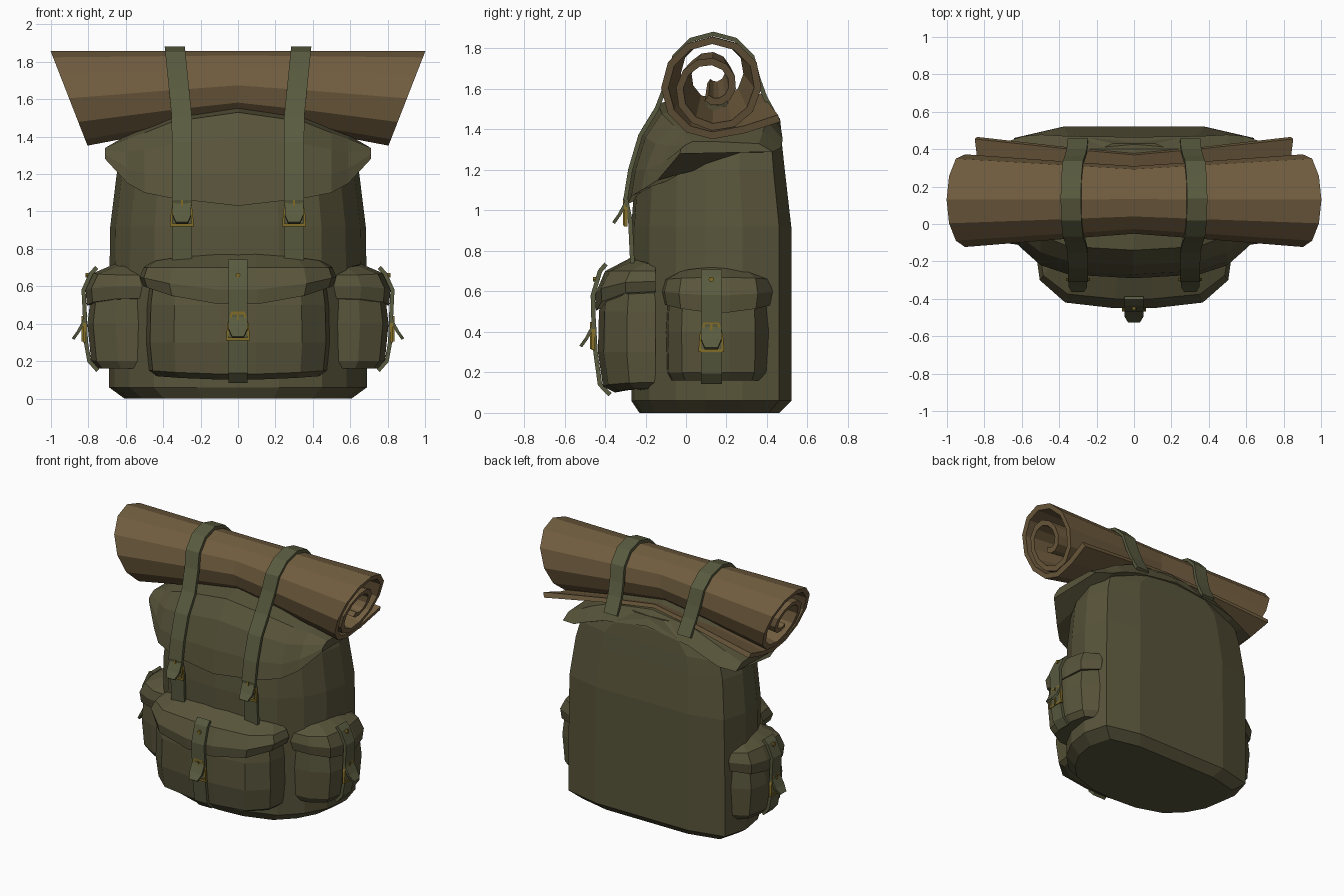
import bpy, bmesh, math
from mathutils import Vector

if "Cube" in bpy.data.objects:
    bpy.data.objects.remove(bpy.data.objects["Cube"])


def material(name, r, g, b):
    m = bpy.data.materials.new(name)
    m.diffuse_color = (r, g, b, 1)
    m.use_nodes = True
    m.node_tree.nodes["Principled BSDF"].inputs["Base Color"].default_value = m.diffuse_color
    return m


CANVAS = material("olive_canvas", .098, .089, .043)
WEB = material("olive_webbing", .10, .103, .05)
WOOL = material("brown_blanket", .165, .11, .05)
BRASS = material("brass", .22, .15, .02)


def loft(name, rings, mat, caps="ngon"):
    """Skin closed rings; caps: ngon, strip (quads across a folded ribbon) or loop (torus)."""
    n, k = len(rings[0]), len(rings)
    bm = bmesh.new()
    v = [[bm.verts.new(p) for p in r] for r in rings]
    for i in range(k if caps == "loop" else k - 1):
        a, b = v[i], v[(i + 1) % k]
        for j in range(n):
            bm.faces.new((a[j], a[(j + 1) % n], b[(j + 1) % n], b[j]))
    for r in (v[0], v[-1]):
        if caps == "ngon":
            bm.faces.new(r)
        elif caps == "strip":
            for j in range(n // 2 - 1):
                bm.faces.new((r[j], r[j + 1], r[n - 2 - j], r[n - 1 - j]))
    bmesh.ops.recalc_face_normals(bm, faces=bm.faces)
    me = bpy.data.meshes.new(name)
    bm.to_mesh(me)
    bm.free()
    me.materials.append(mat)
    ob = bpy.data.objects.new(name, me)
    bpy.context.collection.objects.link(ob)
    return ob


def strip(name, path, thick, stations, mat):
    """Thicken a 2D path, then carry it through the station mappings."""
    p = [Vector(q) for q in path]
    a, b = [], []
    for i, q in enumerate(p):
        t = (p[min(i + 1, len(p) - 1)] - p[max(i - 1, 0)]).normalized()
        off = Vector((-t.y, t.x)) * thick / 2
        a.append(q + off)
        b.append(q - off)
    section = a + b[::-1]
    return loft(name, [[f(q.x, q.y) for q in section] for f in stations], mat, "strip")


# Main bag: rounded front, flat back
HALF = [(0, -.27), (.22, -.255), (.45, -.18), (.58, -.05), (.66, .1), (.69, .28), (.64, .46), (.38, .52)]
PLAN = HALF + [(0, .52)] + [(-x, y) for x, y in HALF[:0:-1]]
LEVELS = [(0, .88, -.23, .46), (.06, 1, -.27, .52), (.5, 1, -.27, .52), (.92, .99, -.27, .52),
          (1.2, .94, -.25, .488), (1.32, .89, -.21, .475), (1.43, .64, -.1, .46), (1.51, .3, 0, .43)]
loft("bag_body", [[(x * s, f + (y + .27) / .79 * (b - f), z) for x, y in PLAN]
                  for z, s, f, b in LEVELS], CANVAS)

# Lid: profiles across the width, front edge over the top to the back
LID = [(0, [(-.29, 1.03), (-.27, 1.2), (-.22, 1.4), (-.14, 1.53), (.12, 1.57), (.40, 1.55), (.465, 1.45)]),
       (.35, [(-.27, 1.07), (-.25, 1.2), (-.2, 1.36), (-.12, 1.48), (.12, 1.52), (.4, 1.5), (.47, 1.4)]),
       (.5, [(-.22, 1.1), (-.2, 1.2), (-.15, 1.33), (-.06, 1.42), (.12, 1.46), (.4, 1.44), (.478, 1.35)]),
       (.59, [(-.14, 1.15), (-.12, 1.23), (-.08, 1.32), (-.01, 1.39), (.12, 1.41), (.38, 1.39), (.47, 1.31)]),
       (.71, [(-.03, 1.28), (-.025, 1.305), (0, 1.325), (.03, 1.34), (.15, 1.34), (.36, 1.33), (.43, 1.29)])]
SIDES = [(-x, p) for x, p in LID[:0:-1]] + LID
loft("lid", [[(x, y, z) for y, z in p] for x, p in SIDES], CANVAS)

# Rolled blanket: spiral pinched in the middle, slanted ends, loose tail at the back
spiral = [(.46, 1.455), (.29, 1.40)]
for k in range(26):
    r = .235 - max(0, k - 8) * .0105
    a = math.radians(270 - 30 * k)
    spiral.append((.13 + r * math.cos(a), 1.605 + r * math.sin(a)))


def roll_station(side, x, s):
    def f(y, z):
        px = x if x is not None else .8 + (z - 1.34) * .39
        return (side * px, .14 + (y - .14) * s, 1.862 + (z - 1.862) * s)
    return f


strip("blanket_roll", spiral, .036,
      [roll_station(-1, None, 1), roll_station(-1, .35, .83), roll_station(1, 0, .73),
       roll_station(1, .35, .83), roll_station(1, None, 1)], WOOL)


# Placement of fittings: u across, d outwards, z up
def front(u, d, z):
    return (u, -d, z)


def right(u, d, z):
    return (d, .16 + u, z)


def left(u, d, z):
    return (-d, .16 + u, z)


def strap(name, place, u0, path):
    def edge(s):
        return lambda d, z: place(u0 + s * .052, d, z)
    strip(name, path, .022, [edge(-1), edge(1)], WEB)


def buckle(name, place, u0, d, z):
    outline = [(-.064, 0), (.064, 0), (.058, .085), (.036, .155), (-.036, .155), (-.058, .085)]

    def ring(k, dd):
        return [place(u0 + u * k, dd, z + .075 + (h - .075) * k) for u, h in outline]
    loft(name + "_frame", [ring(1, d), ring(1, d + .018), ring(.8, d + .018), ring(.8, d)], BRASS, "loop")
    # Prong across the frame
    loft(name + "_prong", [[place(u0 + a, d + b, z + h) for a, b in
                            ((-.006, .012), (.006, .012), (.006, .024), (-.006, .024))]
                           for h in (.005, .14)], BRASS)

    # Loose strap end, tapering and hanging outwards
    def tip(s):
        def f(dd, h):
            w = .032 if h > .13 or h < .03 else .05
            return place(u0 + s * w, d + dd, z + h)
        return f
    strip(name + "_strap_end", [(.0, .145), (.014, .11), (.04, .06), (.07, .018)], .016,
          [tip(-1), tip(1)], WEB)


def stud(name, place, u0, d, z):
    loft(name, [[place(u0 + .014 * math.cos(i * math.pi / 3), dd, z + .014 * math.sin(i * math.pi / 3))
                 for i in range(6)] for dd in (d, d + .022)], BRASS)


FOOT = [(0, 0), (1, 0), (.96, .5), (.7, .9), (.2, 1)]
FOOT += [(-f, g) for f, g in FOOT[:0:-1]]


def pouch(name, place, d0, levels):
    loft(name, [[place(f * w, d0 + g * D, z + rise * f * f) for f, g in FOOT]
                for z, w, D, rise in levels], CANVAS)


# Front pocket
pouch("front_pocket", front, .15, [(.1, .44, .2, .02), (.13, .475, .26, .02), (.3, .49, .285, 0),
                                   (.5, .485, .28, 0), (.62, .47, .26, 0)])
pouch("front_pocket_flap", front, .15, [(.5, .505, .295, .1), (.58, .525, .3, .07),
                                        (.7, .505, .25, 0), (.775, .45, .11, -.04)])
strap("front_pocket_strap", front, 0, [(.395, .735), (.425, .70), (.46, .58), (.457, .47),
                                       (.447, .3), (.425, .14), (.375, .09)])
buckle("front_pocket_buckle", front, 0, .45, .31)
stud("front_pocket_stud", front, 0, .437, .66)

# Side pockets and roll straps, both sides
roll_path = [(-.265, .74), (-.275, .95), (-.298, 1.06), (-.275, 1.2), (-.225, 1.37), (-.145, 1.5)]
roll_path += [(.135 - .222 * math.cos(math.radians(a)), 1.65 + .222 * math.sin(math.radians(a)))
              for a in range(0, 181, 30)]
roll_path += [(.39, 1.56), (.45, 1.45)]

for side, place, s in (("right", right, 1), ("left", left, -1)):
    pouch(side + "_pocket", place, .5, [(.16, .235, .25, 0), (.2, .255, .285, 0),
                                        (.4, .26, .305, 0), (.6, .25, .28, 0)])
    pouch(side + "_pocket_flap", place, .5, [(.495, .265, .308, .04), (.58, .278, .315, .02),
                                             (.67, .262, .275, -.01), (.72, .19, .16, -.02)])
    strap(side + "_pocket_strap", place, -.035, [(.755, .70), (.785, .67), (.826, .58), (.82, .47),
                                                 (.813, .3), (.795, .2), (.75, .15)])
    buckle(side + "_pocket_buckle", place, -.035, .812, .30)
    stud(side + "_pocket_stud", place, -.035, .793, .66)

    def lane(w, s=s):
        return lambda y, z: (s * (.3 + max(0, z - 1.5) * .1) + w, y, z)
    strip(side + "_roll_strap", roll_path, .022, [lane(-.054), lane(.054)], WEB)
    buckle(side + "_roll_buckle", front, s * .3, .288, .92)
